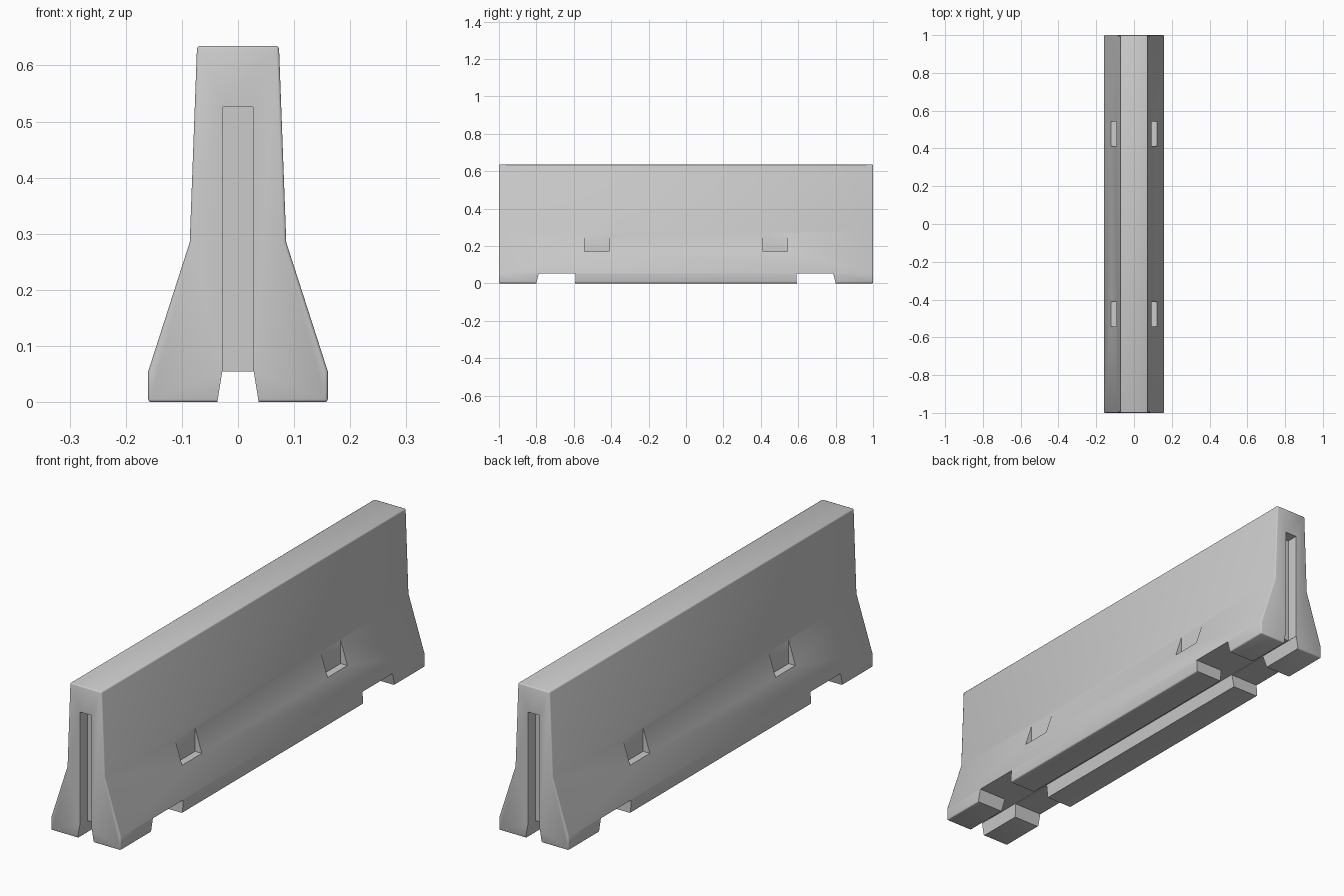
import bpy, bmesh, math
from mathutils import Vector

if "Cube" in bpy.data.objects:
    bpy.data.objects.remove(bpy.data.objects["Cube"])


def prism(name, profile, axis, start, end):
    """Extrude a 2D profile along 'x' (profile is y,z) or 'y' (profile is x,z)."""
    def place(a, b, t):
        return Vector((t, a, b)) if axis == 'x' else Vector((a, t, b))
    bm = bmesh.new()
    face = bm.faces.new([bm.verts.new(place(a, b, start)) for a, b in profile])
    ext = bmesh.ops.extrude_face_region(bm, geom=[face])
    verts = [v for v in ext['geom'] if isinstance(v, bmesh.types.BMVert)]
    shift = place(0, 0, end) - place(0, 0, start)
    bmesh.ops.translate(bm, verts=verts, vec=shift)
    bmesh.ops.recalc_face_normals(bm, faces=bm.faces)
    mesh = bpy.data.meshes.new(name)
    bm.to_mesh(mesh)
    bm.free()
    obj = bpy.data.objects.new(name, mesh)
    bpy.context.collection.objects.link(obj)
    return obj


def rect(a0, a1, b0, b1):
    return [(a0, b0), (a1, b0), (a1, b1), (a0, b1)]


def carve(body, cutter):
    mod = body.modifiers.new("carve", 'BOOLEAN')
    mod.operation, mod.solver, mod.object = 'DIFFERENCE', 'EXACT', cutter
    bpy.ops.object.modifier_apply(modifier=mod.name)
    bpy.data.objects.remove(cutter)


# Barrier body: sloped two-stage profile with slightly softened outer edges
half = [(0.16, 0), (0.16, 0.055), (0.086, 0.285), (0.073, 0.635)]
profile = half + [(-x, z) for x, z in reversed(half)]
barrier = prism("concrete_barrier", profile, 'y', -1, 1)
bpy.context.view_layer.objects.active = barrier
barrier.select_set(True)
bev = barrier.modifiers.new("soft_edges", 'BEVEL')
bev.width, bev.segments = 0.005, 2
bev.limit_method, bev.angle_limit = 'ANGLE', math.radians(50)
bpy.ops.object.modifier_apply(modifier=bev.name)

# Drainage channel along the underside
carve(barrier, prism("channel_cutter",
                     [(-0.0385, -0.01), (0.0385, -0.01), (0.028, 0.055), (-0.028, 0.055)],
                     'y', -1.1, 1.1))

for s in (-1, 1):
    # Forklift notch across the base
    carve(barrier, prism("notch_cutter",
                         [(s * 0.593, -0.01), (s * 0.803, -0.01), (s * 0.787, 0.053), (s * 0.59, 0.053)],
                         'x', -0.3, 0.3))
    # Vertical connector slot in the end face
    carve(barrier, prism("slot_cutter", rect(-0.027, 0.027, 0.03, 0.526),
                         'y', *sorted((s * 0.95, s * 1.1))))
    # Anchor pockets on both sloped flanks
    for side in (-1, 1):
        carve(barrier, prism("pocket_cutter",
                             rect(*sorted((s * 0.413, s * 0.543)), 0.17, 0.28),
                             'x', *sorted((side * 0.092, side * 0.2))))

# Smooth flanks, crisp cut edges
bpy.ops.object.shade_smooth_by_angle(angle=math.radians(50))
